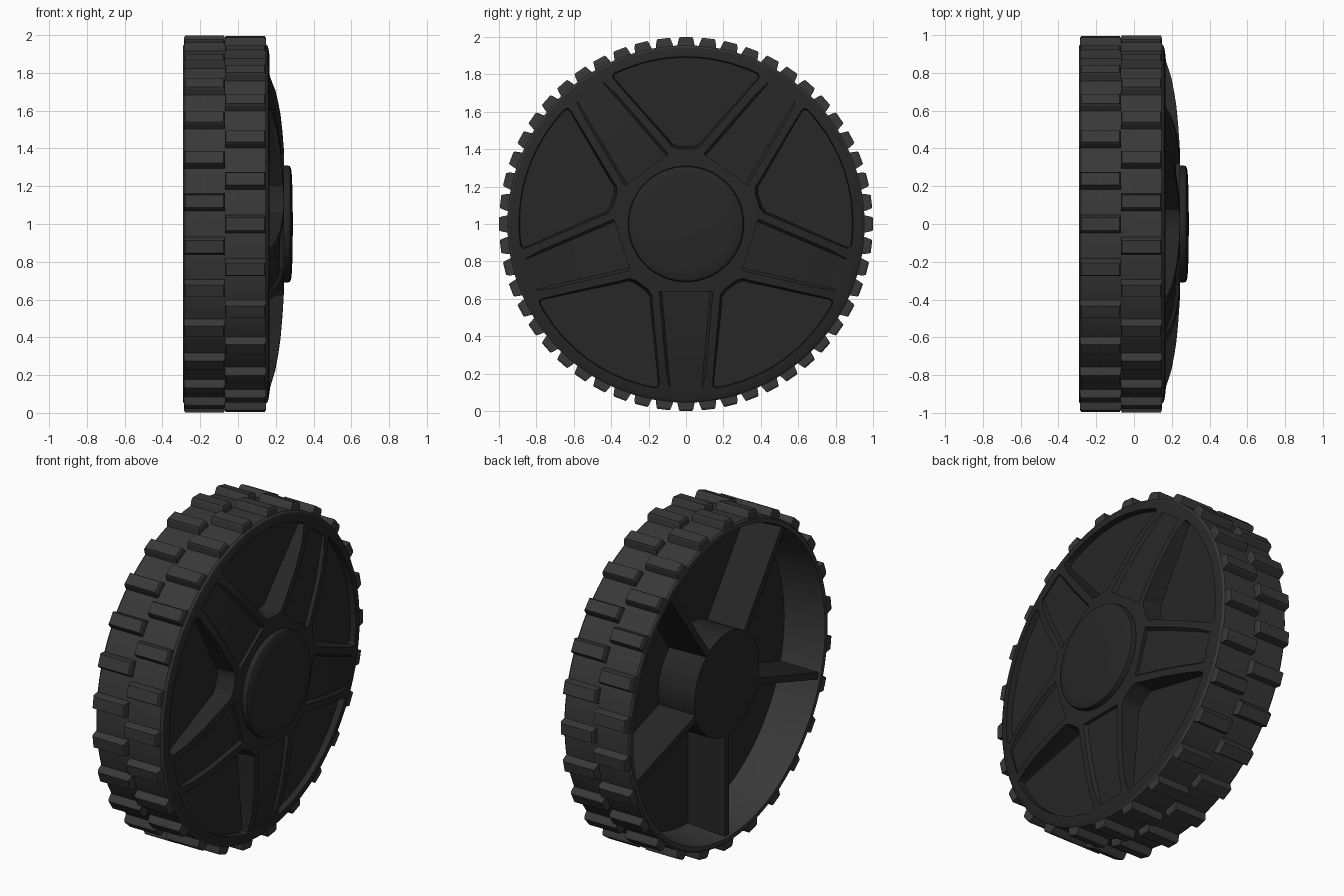
import bpy, bmesh
from math import pi, sin, cos, radians
from mathutils import Vector

if "Cube" in bpy.data.objects:
    bpy.data.objects.remove(bpy.data.objects["Cube"])


def material(name, v):
    m = bpy.data.materials.new(name)
    m.diffuse_color = (v, v, v, 1)
    m.use_nodes = True
    m.node_tree.nodes["Principled BSDF"].inputs["Base Color"].default_value = m.diffuse_color
    return m


RUBBER = material("tyre_rubber", 0.04)
PLASTIC = material("wheel_plastic", 0.02)


def finish(bm, name, mat, smooth=True):
    bmesh.ops.remove_doubles(bm, verts=bm.verts, dist=1e-5)
    bmesh.ops.recalc_face_normals(bm, faces=bm.faces)
    me = bpy.data.meshes.new(name)
    bm.to_mesh(me)
    bm.free()
    ob = bpy.data.objects.new(name, me)
    bpy.context.collection.objects.link(ob)
    ob.location.z = 1          # axle height
    me.materials.append(mat)
    if smooth:
        shade(ob)
    return ob


def select(ob):
    bpy.ops.object.select_all(action='DESELECT')
    ob.select_set(True)
    bpy.context.view_layer.objects.active = ob


def shade(ob):
    select(ob)
    bpy.ops.object.shade_smooth_by_angle(angle=radians(30))


def place(x, u, v, a):
    """Point at depth x, tangential u, radial v, for the direction at angle a."""
    return Vector((x, v * cos(a) - u * sin(a), v * sin(a) + u * cos(a)))


def loft(bm, rings, caps=True):
    loops = [[bm.verts.new(p) for p in r] for r in rings]
    n = len(loops[0])
    for A, B in zip(loops, loops[1:]):
        for i in range(n):
            j = (i + 1) % n
            bm.faces.new((A[i], A[j], B[j], B[i]))
    if caps:
        bm.faces.new(loops[0])
        bm.faces.new(loops[-1])


def lathe(name, profile, mat, closed=False, seg=104):
    """Revolve (x, r) points around the axle; open profiles get flat caps."""
    pts = profile + profile[:1] if closed else profile
    bm = bmesh.new()
    loft(bm, [[place(x, 0, r, 2 * pi * i / seg) for i in range(seg)] for x, r in pts], not closed)
    return finish(bm, name, mat)


# Tyre band
lathe("tyre", [(-0.29, 0.92), (-0.29, 0.945), (-0.28, 0.955), (0.145, 0.955), (0.155, 0.945),
               (0.155, 0.91), (-0.03, 0.90)], RUBBER, closed=True)

# Two staggered rows of tread lugs
N = 26
bm = bmesh.new()
for x0, x1, shift in ((-0.285, -0.07, 0), (-0.07, 0.147, 0.5)):
    for k in range(N):
        a = pi / 2 + 2 * pi * (k + shift) / N
        base = [(x0, -0.05), (x1, -0.05), (x1, 0.05), (x0, 0.05)]
        top = [(x0 + 0.006, -0.034), (x1 - 0.006, -0.034), (x1 - 0.006, 0.034), (x0 + 0.006, 0.034)]
        loft(bm, [[place(x, u, 0.94, a) for x, u in base],
                  [place(x, u, 0.988, a) for x, u in
                   [(x0, -0.039), (x1, -0.039), (x1, 0.039), (x0, 0.039)]],
                  [place(x, u, 0.999, a) for x, u in top]])
finish(bm, "tread_lugs", RUBBER, smooth=False)

# Domed wheel disc
DOME = [(0.155, 0.945), (0.161, 0.93), (0.17, 0.87), (0.198, 0.78), (0.213, 0.70), (0.225, 0.62),
        (0.235, 0.51), (0.242, 0.41), (0.245, 0.30)]
disc = lathe("wheel_disc", [(-0.03, 0.25), (-0.03, 0.915), (0.15, 0.925)] + DOME, PLASTIC)


def dome_x(r):
    for (xa, ra), (xb, rb) in zip(DOME, DOME[1:]):
        if rb <= r <= ra:
            return xa + (xb - xa) * (ra - r) / (ra - rb)
    return DOME[-1][0]


# Cutters: five deep pockets and five shallow spoke troughs
bm = bmesh.new()
half = [(0.04, 0.402), (0.075, 0.415), (0.10, 0.446), (0.395, 0.775), (0.405, 0.793), (0.395, 0.809)]
half += [(0.9 * sin(radians(d)), 0.9 * cos(radians(d))) for d in (22, 16, 10, 5)]
outline = half + [(0, 0.9)] + [(-u, v) for u, v in reversed(half)]
for k in range(5):
    a = pi / 2 + k * 2 * pi / 5
    rings = []
    for x, s in ((0.13, 0.955), (0.145, 0.965), (0.24, 1.0), (0.27, 1.02)):
        rings.append([place(x, u * s, 0.70 + (v - 0.70) * s, a) for u, v in outline])
    loft(bm, rings)
    b = a + pi / 5
    rings = []
    for i in range(13):
        r = 0.36 + 0.51 * i / 12
        w = 0.145 - 0.045 * i / 12
        f = dome_x(r) - (0.02 if i < 11 else 0.02 - 0.006 * (i - 10))
        rings.append([place(x, u, r, b) for x, u in
                      ((f, -w + 0.015), (f + 0.04, -w - 0.015), (f + 0.04, w + 0.015), (f, w - 0.015))])
    loft(bm, rings)
cutter = finish(bm, "pocket_cutter", PLASTIC, smooth=False)
cutter.hide_render = True
mod = disc.modifiers.new("pockets", 'BOOLEAN')
mod.operation, mod.solver, mod.object = 'DIFFERENCE', 'EXACT', cutter
select(disc)
# keep the cut ahead of any shading modifier
bpy.ops.object.modifier_move_to_index(modifier="pockets", index=0)
bpy.ops.object.modifier_apply(modifier="pockets")
bpy.data.objects.remove(cutter)
shade(disc)

# Hub with rounded front cap
lathe("hub", [(-0.275, 0.31), (0.262, 0.31), (0.274, 0.306), (0.281, 0.295), (0.286, 0.25),
              (0.289, 0.15), (0.29, 0.05)], PLASTIC, seg=64)

# Five thin ribs in the open back
bm = bmesh.new()
for k in range(5):
    a = -pi / 2 + k * 2 * pi / 5
    loft(bm, [[place(x, u, r, a) for x, u in
               ((-0.275, -0.02), (-0.02, -0.025), (-0.02, 0.025), (-0.275, 0.02))]
              for r in (0.29, 0.925)])
finish(bm, "back_ribs", PLASTIC, smooth=False)
